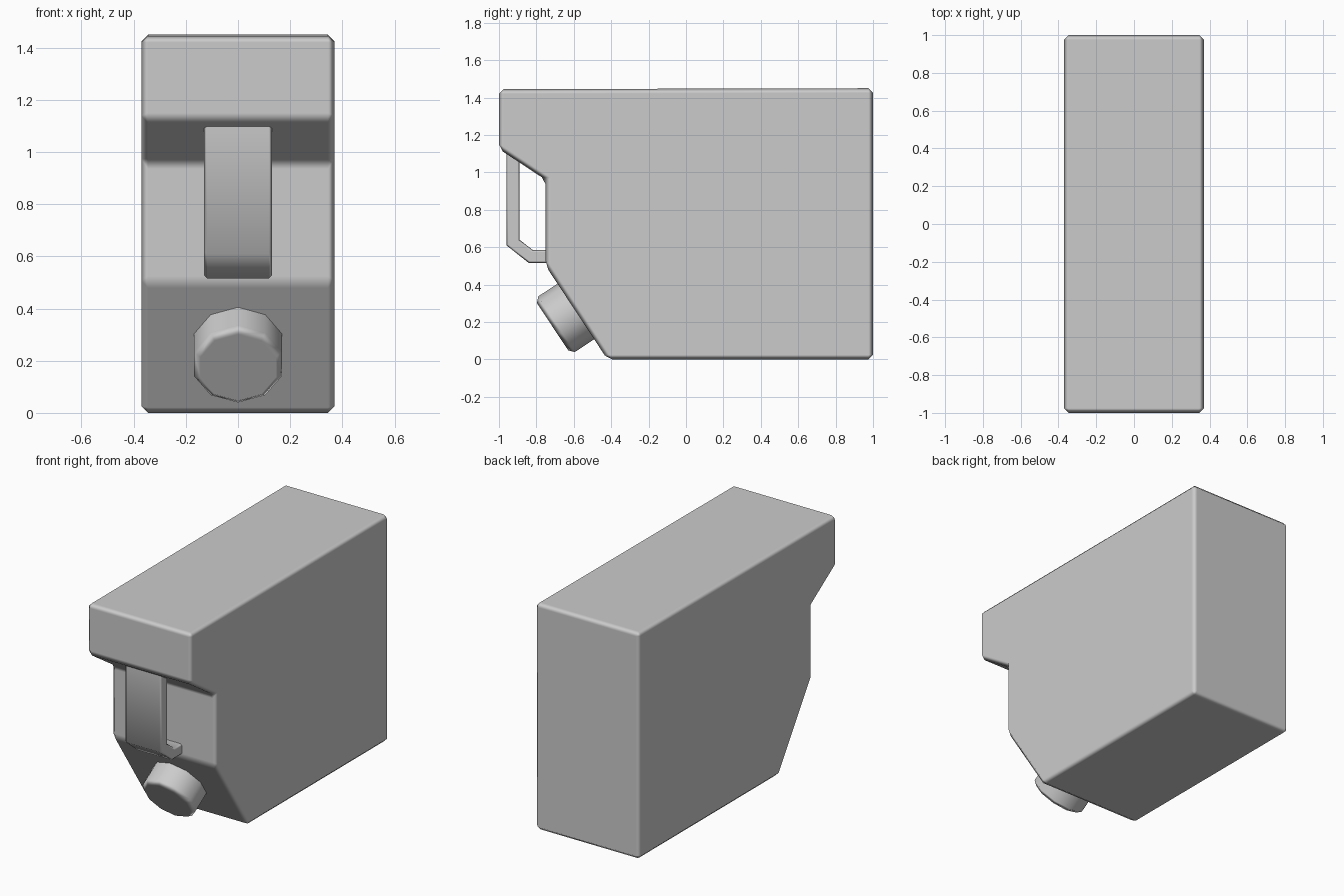
import bpy, bmesh
from math import radians, sin, cos, pi, atan2
from mathutils import Matrix, Vector

if "Cube" in bpy.data.objects:
    bpy.data.objects.remove(bpy.data.objects["Cube"])


def prism(name, outline, low, high, matrix, bevel, limit):
    """Extrude a 2D outline along local z, then chamfer the sharp edges."""
    bm = bmesh.new()
    face = bm.faces.new([bm.verts.new((a, b, low)) for a, b in outline])
    ext = bmesh.ops.extrude_face_region(bm, geom=[face])
    verts = [g for g in ext["geom"] if isinstance(g, bmesh.types.BMVert)]
    bmesh.ops.translate(bm, verts=verts, vec=(0, 0, high - low))
    bmesh.ops.transform(bm, matrix=matrix, verts=bm.verts)
    bmesh.ops.recalc_face_normals(bm, faces=bm.faces)
    for f in bm.faces:
        f.smooth = True
    mesh = bpy.data.meshes.new(name)
    bm.to_mesh(mesh)
    bm.free()
    ob = bpy.data.objects.new(name, mesh)
    bpy.context.collection.objects.link(ob)
    mod = ob.modifiers.new("chamfer", "BEVEL")
    mod.width = bevel
    mod.segments = 1
    mod.limit_method = 'ANGLE'
    mod.angle_limit = radians(limit)
    mod.harden_normals = True
    return ob


# Side profiles are drawn as (y, z) and extruded across x
side = Matrix(((0, 0, 1, 0), (1, 0, 0, 0), (0, 1, 0, 0), (0, 0, 0, 1)))

# Main casing with overhanging top and sloped lower front
casing = [(-1, 1.445), (-1, 1.125), (-0.75, 0.96), (-0.75, 0.5),
          (-0.42, 0), (1, 0), (1, 1.45)]
prism("casing", casing, -0.37, 0.37, side, 0.025, 25)

# Bent grip strap running from the overhang to the recess
strap = [(-0.96, 1.13), (-0.96, 0.61), (-0.84, 0.515), (-0.72, 0.515),
         (-0.72, 0.585), (-0.82, 0.585), (-0.89, 0.64), (-0.89, 1.13)]
prism("grip", strap, -0.13, 0.13, side, 0.012, 60)

# Ten-sided knob standing square to the sloped face
tilt = Matrix.Rotation(atan2(0.5, -0.33), 4, 'X')
knob_matrix = Matrix.Translation(Vector((0, -0.588, 0.257))) @ tilt
ring = [(0.178 * sin(i * pi / 5), 0.178 * cos(i * pi / 5)) for i in range(10)]
prism("knob", ring, -0.05, 0.15, knob_matrix, 0.025, 45)
